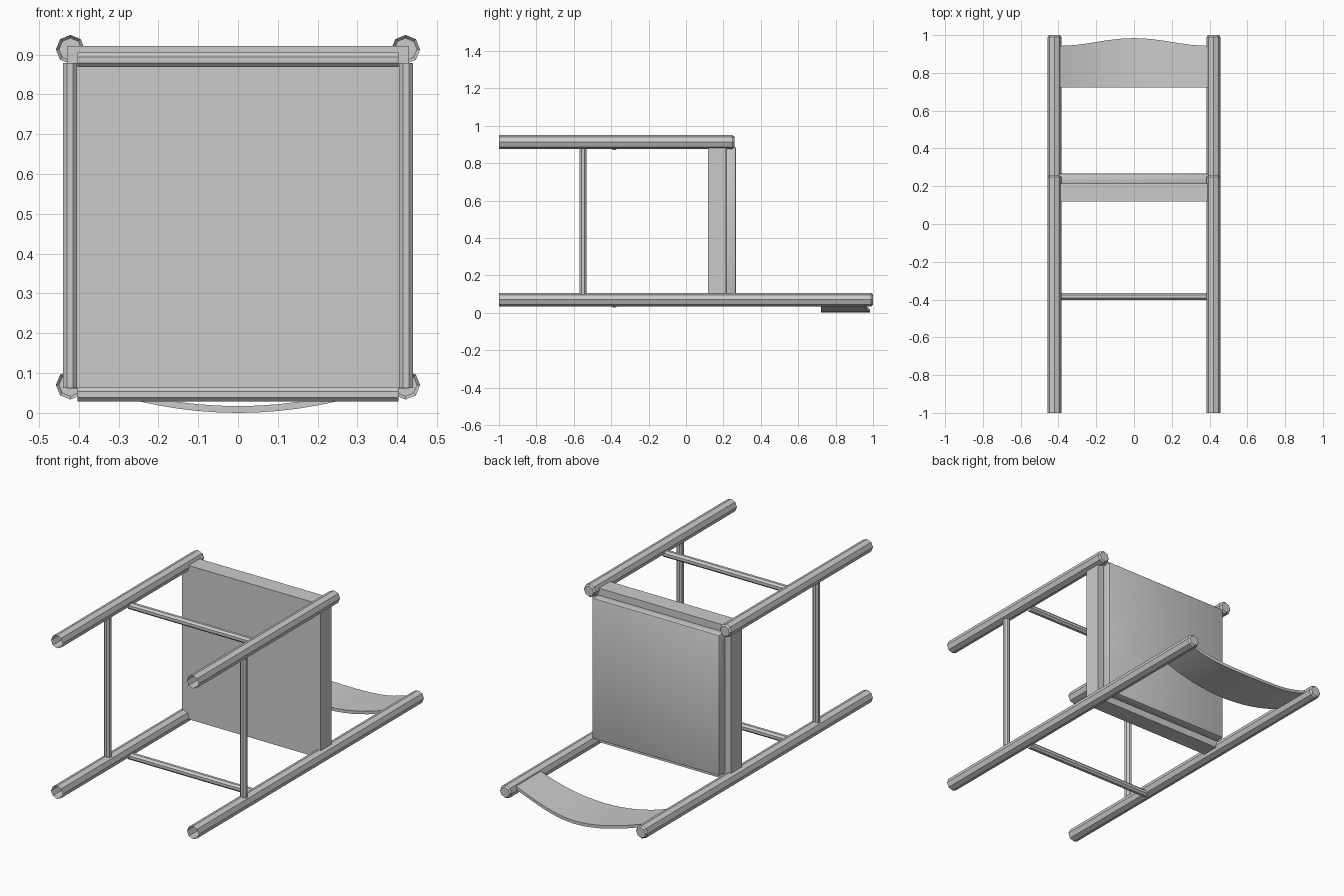
import bpy, bmesh, math
from mathutils import Vector

if "Cube" in bpy.data.objects:
    bpy.data.objects.remove(bpy.data.objects["Cube"])

grey = bpy.data.materials.new("plain grey")
grey.diffuse_color = (0.6, 0.6, 0.6, 1)
grey.use_nodes = True
grey.node_tree.nodes["Principled BSDF"].inputs["Base Color"].default_value = grey.diffuse_color


def finish(name, bm):
    bmesh.ops.recalc_face_normals(bm, faces=bm.faces)
    mesh = bpy.data.meshes.new(name)
    bm.to_mesh(mesh)
    bm.free()
    mesh.materials.append(grey)
    ob = bpy.data.objects.new(name, mesh)
    bpy.context.collection.objects.link(ob)
    return ob


def box(name, lo, hi, bevel=0):
    bm = bmesh.new()
    bmesh.ops.create_cube(bm, size=1)
    lo, hi = Vector(lo), Vector(hi)
    for v in bm.verts:
        v.co = (lo + hi) / 2 + v.co * (hi - lo)
    if bevel:
        bmesh.ops.bevel(bm, geom=bm.edges[:], offset=bevel, segments=2,
                        profile=0.5, affect='EDGES')
    return finish(name, bm)


def octagon_rod(name, a, b, stations, turn, caps):
    """Eight-sided rod from a to b; stations are (distance, radius) pairs."""
    a, b = Vector(a), Vector(b)
    d = (b - a).normalized()
    u = Vector((1, 0, 0)) if abs(d.x) < 0.5 else Vector((0, 1, 0))
    w = d.cross(u)
    bm = bmesh.new()
    rings = []
    for t, r in stations:
        rings.append([bm.verts.new(a + d * t + r * (
            u * math.cos(turn + k * math.pi / 4) + w * math.sin(turn + k * math.pi / 4)))
            for k in range(8)])
    for p, q in zip(rings, rings[1:]):
        for k in range(8):
            bm.faces.new((p[k], p[(k + 1) % 8], q[(k + 1) % 8], q[k]))
    if caps[0]:
        bm.faces.new(rings[0])
    if caps[1]:
        bm.faces.new(rings[-1])
    return finish(name, bm)


LEG_X, BACK_Z, FRONT_Z = 0.421, 0.070, 0.913
R = 0.0365

# Legs: open at the foot, chamfered cap at the other end
for side, s in (("left", -1), ("right", 1)):
    for part, z, end in (("back_leg", BACK_Z, 1.0), ("front_leg", FRONT_Z, 0.258)):
        length = end + 1
        octagon_rod(f"{side}_{part}", (s * LEG_X, -1, z), (s * LEG_X, end, z),
                    [(0, R), (length - 0.01, R), (length, R - 0.008)], 0, (False, True))
    # Side stretchers between front and back legs
    octagon_rod(f"{side}_stretcher", (s * 0.422, -0.551, 0.062), (s * 0.422, -0.551, 0.879),
                [(0, 0.0195), (0.817, 0.0195)], math.pi / 8, (True, True))

# Cross stretchers
for part, z in (("back_stretcher", 0.046), ("front_stretcher", 0.887)):
    octagon_rod(part, (-0.403, -0.384, z), (0.403, -0.384, z),
                [(0, 0.0195), (0.806, 0.0195)], math.pi / 8, (True, True))

# Seat frame and the slightly smaller seat pad on it
box("seat_frame", (-0.429, 0.118, 0.061), (0.429, 0.215, 0.922))
box("seat", (-0.394, 0.213, 0.098), (0.394, 0.268, 0.886), 0.008)

# Curved backrest with a bell-shaped upper edge
bm = bmesh.new()
N = 16
rings = []
for i in range(N + 1):
    x = -0.4 + 0.8 * i / N
    z = 0.47 * x * x
    top = 0.943 + 0.041 * (0.5 + 0.5 * math.cos(math.pi * x / 0.4))
    rings.append([bm.verts.new(c) for c in (
        (x, 0.722, z), (x, top, z), (x, top, z + 0.017), (x, 0.722, z + 0.017))])
for p, q in zip(rings, rings[1:]):
    for k in range(4):
        bm.faces.new((p[k], p[(k + 1) % 4], q[(k + 1) % 4], q[k]))
bm.faces.new(rings[0])
bm.faces.new(rings[-1])
backrest = finish("backrest", bm)

# Smooth the rounded parts, keeping hard edges
bpy.ops.object.select_all(action='DESELECT')
for name in ("seat", "backrest"):
    bpy.data.objects[name].select_set(True)
bpy.context.view_layer.objects.active = backrest
bpy.ops.object.shade_smooth_by_angle(angle=math.radians(30))
